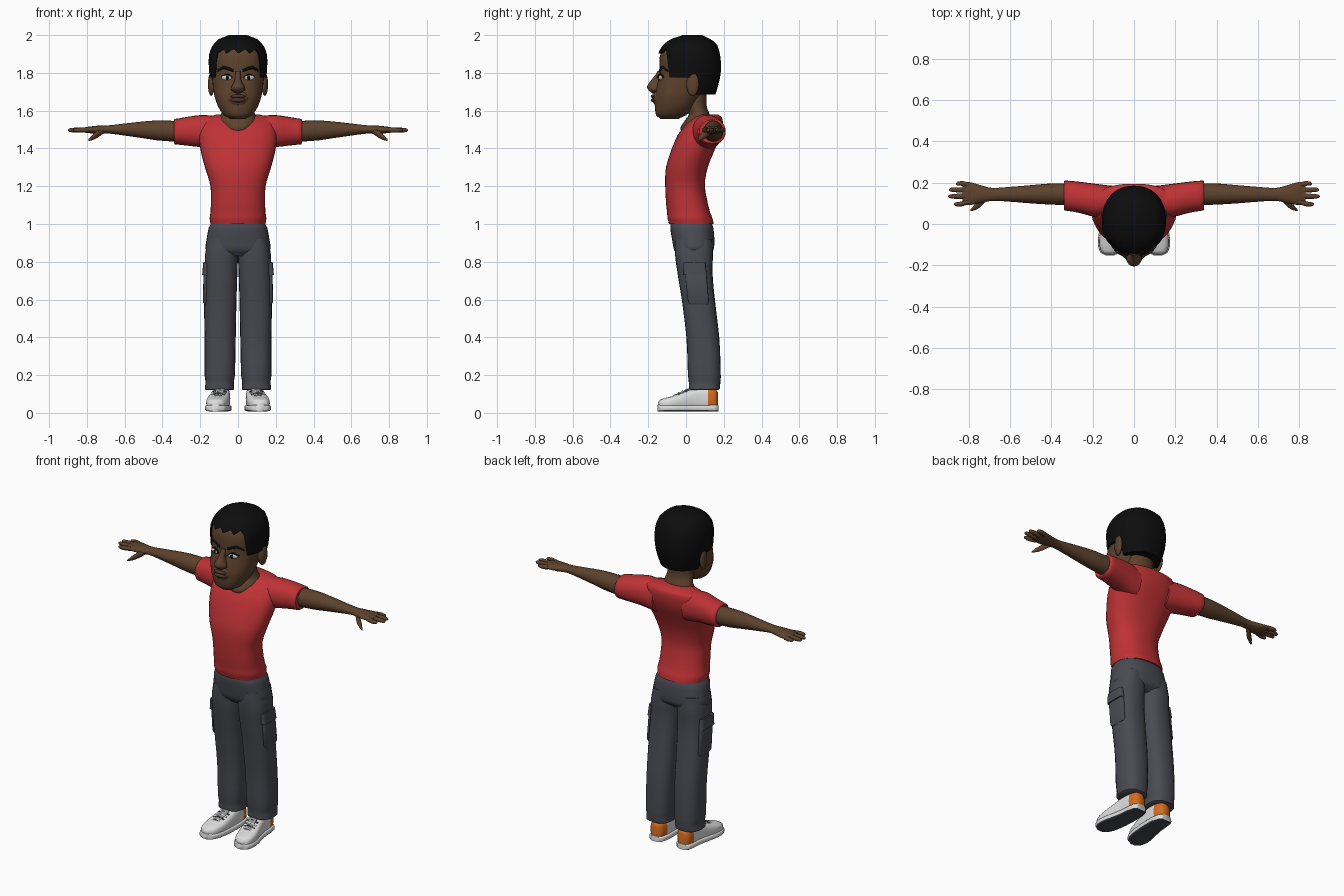
import bpy, bmesh, math
from mathutils import Matrix, Vector

cube = bpy.data.objects.get("Cube")
if cube:
    bpy.data.objects.remove(cube, do_unlink=True)


def material(name, r, g, b):
    m = bpy.data.materials.new(name)
    m.use_nodes = True
    m.diffuse_color = (r, g, b, 1)
    bsdf = m.node_tree.nodes["Principled BSDF"]
    bsdf.inputs["Base Color"].default_value = (r, g, b, 1)
    bsdf.inputs["Roughness"].default_value = 0.8
    return m


SKIN = material("brown skin", 0.11, 0.054, 0.026)
LIP = material("lip brown", 0.085, 0.036, 0.023)
HAIR = material("black hair", 0.004, 0.004, 0.004)
EYE = material("eye white", 0.6, 0.6, 0.62)
SHIRT = material("red cloth", 0.52, 0.032, 0.036)
PANTS = material("slate cloth", 0.068, 0.07, 0.085)
WHITE = material("shoe white", 0.72, 0.72, 0.72)
ORANGE = material("heel orange", 0.68, 0.15, 0.015)
SOLE = material("sole grey", 0.06, 0.063, 0.08)
LACE = material("lace grey", 0.28, 0.28, 0.28)


def finish(name, bm, mats, mirror=False, rule=None, angle=50):
    bmesh.ops.recalc_face_normals(bm, faces=bm.faces)
    for f in bm.faces:
        f.smooth = True
        if rule:
            f.material_index = rule(f.calc_center_median(), f.normal)
    me = bpy.data.meshes.new(name)
    bm.to_mesh(me)
    bm.free()
    me.set_sharp_from_angle(angle=math.radians(angle))
    for m in mats:
        me.materials.append(m)
    ob = bpy.data.objects.new(name, me)
    bpy.context.collection.objects.link(ob)
    if mirror:
        ob.modifiers.new("Mirror", 'MIRROR')
    return ob


def refine(rings, k):
    """Smooth curve through the rings (position, u0, u1, v0, v1)."""
    out = []
    for i in range(len(rings) - 1):
        a, b, c, d = (rings[max(0, min(len(rings) - 1, i + o))] for o in (-1, 0, 1, 2))
        for s in range(k):
            t = s / k
            out.append([q + t / 2 * (r - p + t * (2 * p - 5 * q + 4 * r - w
                        + t * (3 * (q - r) + w - p))) for p, q, r, w in zip(a, b, c, d)])
            out[-1][0] = b[0] + t * (c[0] - b[0])
    return out + [list(rings[-1])]


def ring_point(ring, a, n):
    def bend(v):
        return math.copysign(abs(v) ** (2 / n), v)
    _, u0, u1, v0, v1 = ring
    return ((u0 + u1) / 2 + (u1 - u0) / 2 * bend(math.sin(a)),
            (v0 + v1) / 2 - (v1 - v0) / 2 * bend(math.cos(a)))


PLACE = {'x': lambda t, u, v: (t, u, v), 'y': lambda t, u, v: (u, t, v),
         'z': lambda t, u, v: (u, v, t)}


def skin_rows(bm, rows):
    n = len(rows[0])
    for lo, hi in zip(rows, rows[1:]):
        for j in range(n):
            bm.faces.new((lo[j], lo[(j + 1) % n], hi[(j + 1) % n], hi[j]))


def loft(name, axis, rings, mats, n=2, seg=24, k=3, **opts):
    bm = bmesh.new()
    rows = [[bm.verts.new(PLACE[axis](r[0], *ring_point(r, math.tau * j / seg, n)))
             for j in range(seg)] for r in refine(rings, k)]
    skin_rows(bm, rows)
    bm.faces.new(rows[0])
    bm.faces.new(rows[-1])
    return finish(name, bm, mats, **opts)


def ellipsoid(name, centre, radii, mats, turn=0, **opts):
    bm = bmesh.new()
    mat = (Matrix.Translation(centre) @ Matrix.Rotation(turn, 4, 'Z')
           @ Matrix.Diagonal((*radii, 1)))
    bmesh.ops.create_uvsphere(bm, u_segments=16, v_segments=10, radius=1, matrix=mat)
    return finish(name, bm, mats, **opts)


def sym(rows):
    return [(z, -w, w, y0, y1) for z, w, y0, y1 in rows]


def at(rings, z):
    for a, b in zip(rings, rings[1:]):
        if a[0] <= z <= b[0]:
            t = (z - a[0]) / (b[0] - a[0])
            return [p + t * (q - p) for p, q in zip(a, b)]
    return rings[-1]


# Head and neck
HEAD_N = 2.3
head = sym([(1.555, .04, -.135, -.04), (1.575, .075, -.158, .0), (1.62, .105, -.165, .05),
            (1.68, .125, -.165, .09), (1.75, .135, -.15, .13), (1.8, .14, -.14, .155),
            (1.88, .142, -.14, .16), (1.94, .12, -.115, .14), (1.98, .07, -.05, .09)])
loft("head", 'z', head, [SKIN], n=HEAD_N, seg=32)
loft("neck", 'z', sym([(1.47, .03, 0, .1), (1.5, .07, -.03, .12), (1.54, .098, -.012, .135),
                       (1.58, .09, .015, .125), (1.62, .08, 0, .11), (1.7, .08, 0, .11)]), [SKIN])
head_fine = refine(head, 4)


def face_y(x, z):
    _, _, w, y0, y1 = at(head_fine, z)
    return (y0 + y1) / 2 - (y1 - y0) / 2 * (1 - abs(x / w) ** HEAD_N) ** (1 / HEAD_N)


# Hair cap, each column running from the crown to the hairline
hair = refine(sym([(1.68, .125, -.14, .155), (1.75, .146, -.145, .175), (1.82, .154, -.15, .186),
                   (1.9, .153, -.148, .18), (1.95, .132, -.12, .164), (1.98, .1, -.078, .13),
                   (2.0, .05, -.02, .085)]), 4)


def hairline(j, seg):
    a = abs((j / seg * 360 + 180) % 360 - 180)
    if a < 48:
        return 1.915 + .012 * (j % 3 - 1)
    return 1.775 if a < 102 else 1.685


bm = bmesh.new()
SEG, ROWS = 48, 10
rows = []
for i in range(ROWS + 1):
    row = []
    for j in range(SEG):
        z = 2 - (2 - hairline(j, SEG)) * (i / ROWS) ** 1.5
        row.append(bm.verts.new((*ring_point(at(hair, z), math.tau * j / SEG, 2.2), z)))
    rows.append(row)
rows.append([bm.verts.new((v.co.x * .75, .02 + (v.co.y - .02) * .6, v.co.z)) for v in rows[-1]])
skin_rows(bm, rows)
bm.faces.new(rows[0])
finish("hair", bm, [HAIR])

# Face
loft("nose", 'z', sym([(1.692, .014, -.18, -.13), (1.708, .036, -.198, -.13),
                       (1.728, .034, -.206, -.13), (1.76, .018, -.185, -.12),
                       (1.81, .014, -.15, -.12)]), [SKIN], seg=16)
ellipsoid("ears", (.142, .035, 1.74), (.016, .034, .062), [SKIN], turn=-.2, mirror=True)
ellipsoid("mouth_bulge", (0, -.145, 1.665), (.06, .032, .045), [SKIN])
for label, z, h in (("upper_lip", 1.676, .01), ("lower_lip", 1.656, .012)):
    ellipsoid(label, (0, -.17, z), (.04, .017, h), [LIP])
eye_y = face_y(.06, 1.775)
ellipsoid("eyes", (.06, eye_y, 1.775), (.029, .01, .014), [EYE], turn=.25, mirror=True)
ellipsoid("irises", (.057, eye_y - .007, 1.775), (.011, .005, .012), [HAIR], turn=.25, mirror=True)


def strip(name, points, half, mat, depth=.006):
    rings = [(x, face_y(x, z) - depth, face_y(x, z) + .006, z - half, z + half)
             for x, z in points]
    loft(name, 'x', rings, [mat], seg=8, mirror=True)


strip("eyebrows", [(.025, 1.812), (.05, 1.822), (.08, 1.828), (.108, 1.812)], .008, HAIR)
strip("upper_eyelids", [(.03, 1.776), (.045, 1.789), (.065, 1.791), (.09, 1.778)], .004, HAIR, .012)

# Shirt
loft("shirt_body", 'z', sym([(1.0, .146, -.09, .146), (1.03, .15, -.098, .14),
                             (1.06, .146, -.1, .128), (1.1, .144, -.105, .117),
                             (1.2, .146, -.11, .1), (1.3, .175, -.106, .115),
                             (1.4, .2, -.075, .155), (1.47, .207, -.045, .185),
                             (1.53, .2, 0, .195), (1.565, .17, .04, .19),
                             (1.58, .115, .07, .17)]), [SHIRT], n=2.3, seg=32)
loft("sleeves", 'x', [(.1, .04, .185, 1.39, 1.57), (.19, .035, .195, 1.405, 1.577),
                      (.27, .055, .205, 1.415, 1.567), (.335, .065, .21, 1.422, 1.556),
                      (.34, .07, .205, 1.427, 1.55)], [SHIRT], n=2.2, mirror=True)

# Arms and hands
loft("arms", 'x', [(.3, .09, .198, 1.435, 1.545), (.42, .095, .195, 1.442, 1.548),
                   (.5, .1, .188, 1.454, 1.543), (.6, .108, .18, 1.468, 1.532),
                   (.69, .112, .175, 1.479, 1.522), (.75, .1, .19, 1.476, 1.52),
                   (.8, .092, .203, 1.483, 1.514), (.83, .1, .196, 1.488, 1.508)],
     [SKIN], mirror=True)
for label, y, tip, spread in (("index", .108, .872, -.012), ("middle", .136, .9, -.002),
                              ("ring", .163, .897, .003), ("little", .188, .862, .008)):
    loft(label + "_fingers", 'x',
         [(x, y + d - r, y + d + r, 1.497 - r, 1.497 + r) for x, d, r in
          ((.8, 0, .014), (tip - .03, spread, .0125), (tip - .006, spread, .009),
           (tip, spread, .003))], [SKIN], seg=10, mirror=True)
loft("thumbs", 'x', [(x, y - r, y + r, z - r, z + r) for x, y, z, r in
                     ((.71, .13, 1.495, .016), (.745, .1, 1.475, .019), (.775, .078, 1.456, .013),
                      (.792, .067, 1.445, .005))], [SKIN], seg=10, mirror=True)

# Trousers
loft("hips", 'z', sym([(.83, .12, -.035, .11), (.86, .17, -.062, .145), (.92, .166, -.074, .15),
                       (.98, .155, -.083, .145), (1.01, .14, -.08, .135)]), [PANTS], n=2.4, seg=32)
loft("trouser_legs", 'z', [(.12, .03, .168, .03, .168), (.125, .02, .176, .016, .178),
                           (.16, .022, .172, .015, .182), (.2, .016, .177, .01, .184),
                           (.4, .012, .177, .002, .176), (.6, .008, .18, -.022, .153),
                           (.75, .003, .177, -.046, .14), (.84, 0, .174, -.058, .143),
                           (.92, 0, .16, -.06, .14)], [PANTS], n=2.5, mirror=True)
loft("cargo_pockets", 'z', [(.575, .15, .18, .02, .115), (.59, .15, .186, .01, .122),
                            (.77, .15, .182, -.01, .105), (.78, .15, .175, -.01, .105)],
     [PANTS], n=5, k=1, mirror=True)
loft("pocket_flaps", 'z', [(.73, .15, .19, -.012, .11), (.795, .15, .184, -.014, .102)],
     [PANTS], n=5, k=1, mirror=True)

# Shoes: sole, upper with heel panel, tongue and laces
foot = [(-.152, .1, .135, .055), (-.14, .075, .158, .07), (-.11, .058, .17, .08),
        (-.06, .046, .17, .093), (0, .04, .157, .115), (.06, .038, .145, .135),
        (.12, .04, .14, .135), (.16, .05, .132, .125), (.172, .065, .118, .11)]
loft("shoe_soles", 'y', [(y, x0 - .004, x1 + .003, .008, .042) for y, x0, x1, _ in foot],
     [WHITE, SOLE], n=5, mirror=True, rule=lambda c, n: int(n.z < -.6))
loft("shoe_uppers", 'y', [(y * .98, x0 + .003, x1 - .003, .015, z) for y, x0, x1, z in foot],
     [WHITE, ORANGE], n=3, mirror=True, rule=lambda c, n: int(c.y > .115))
loft("shoe_tongues", 'y', [(-.065, .085, .125, .07, .095), (-.03, .078, .122, .08, .109),
                           (.015, .07, .118, .1, .13)], [LACE], n=4, seg=12, mirror=True)
for i in range(4):
    y, z = -.058 + .02 * i, .094 + .0085 * i
    x = .106 - .003 * i
    loft("lace_%d" % (i + 1), 'x', [(x - .036, y - .005, y + .005, z - .012, z - .004),
                                    (x, y - .005, y + .005, z - .001, z + .007),
                                    (x + .036, y - .005, y + .005, z - .012, z - .004)],
         [SOLE if i % 2 else WHITE], seg=8, mirror=True)
